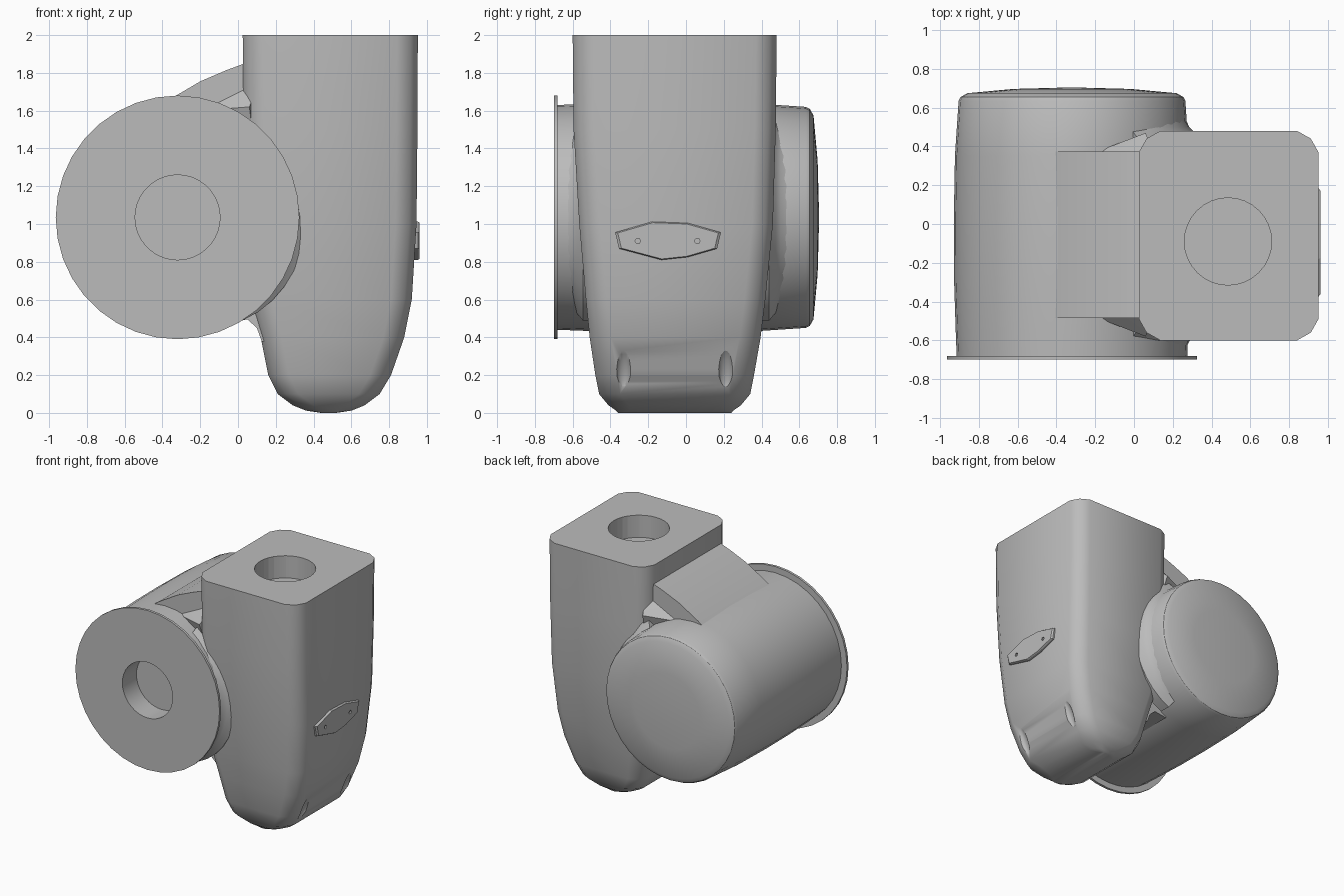
import bpy, math
from mathutils import Vector

cube = bpy.data.objects.get("Cube")
if cube:
    bpy.data.objects.remove(cube, do_unlink=True)

GREY = (0.5, 0.5, 0.5, 1.0)
grey = bpy.data.materials.new("cast_grey")
grey.use_nodes = True
grey.diffuse_color = GREY
grey.node_tree.nodes["Principled BSDF"].inputs["Base Color"].default_value = GREY

AXIS_X, AXIS_Z = -0.32, 1.035     # centre line of the round drum


def activate(obj):
    bpy.ops.object.select_all(action='DESELECT')
    obj.select_set(True)
    bpy.context.view_layer.objects.active = obj


def make(name, verts, faces, angle=32):
    mesh = bpy.data.meshes.new(name)
    mesh.from_pydata(verts, [], faces)
    mesh.materials.append(grey)
    obj = bpy.data.objects.new(name, mesh)
    bpy.context.collection.objects.link(obj)
    activate(obj)
    bpy.ops.object.mode_set(mode='EDIT')
    bpy.ops.mesh.select_all(action='SELECT')
    bpy.ops.mesh.remove_doubles(threshold=0.0001)
    bpy.ops.mesh.normals_make_consistent(inside=False)
    bpy.ops.object.mode_set(mode='OBJECT')
    bpy.ops.object.shade_smooth_by_angle(angle=math.radians(angle))
    return obj


def loft(name, rings, closed=False, angle=32):
    """Skin equal rings; cap both ends, or join the last ring to the first."""
    n, m = len(rings[0]), len(rings)
    verts = [v for ring in rings for v in ring]
    faces = [(i * n + j, i * n + (j + 1) % n,
              (i + 1) % m * n + (j + 1) % n, (i + 1) % m * n + j)
             for i in range(m if closed else m - 1) for j in range(n)]
    if not closed:
        faces += [tuple(range(n)), tuple(range((m - 1) * n, m * n))]
    return make(name, verts, faces, angle)


def prism_y(name, profile, y0, y1):
    return loft(name, [[(x, y, z) for x, z in profile] for y in (y0, y1)])


def around(r, y, a):
    return (AXIS_X + r * math.cos(a), y, AXIS_Z + r * math.sin(a))


def cut(obj, cutter):
    mod = obj.modifiers.new("cut", 'BOOLEAN')
    mod.operation, mod.solver, mod.object = 'DIFFERENCE', 'EXACT', cutter
    activate(obj)
    bpy.ops.object.modifier_apply(modifier=mod.name)
    bpy.data.objects.remove(cutter, do_unlink=True)


def cylinder_cutter(radius, depth, location, rotation=(0, 0, 0), sides=32):
    bpy.ops.mesh.primitive_cylinder_add(vertices=sides, radius=radius, depth=depth,
                                        location=location, rotation=rotation)
    tool = bpy.context.object
    tool.data.materials.append(grey)
    return tool


# Upright housing: rounded rectangles, tapering to a rounded foot
def rounded_section(z, x0, x1, y0, y1):
    c = min(0.11, (x1 - x0) * 0.3)
    ring = []
    for cx, cy, sx, sy in ((x1, y1, 1, 1), (x0, y1, -1, 1), (x0, y0, -1, -1), (x1, y0, 1, -1)):
        corner = [(cx, cy - sy * c, z),
                  (cx - sx * c * 0.36, cy - sy * c * 0.36, z),
                  (cx - sx * c, cy, z)]
        ring += corner if sx * sy > 0 else corner[::-1]
    return ring


sections = [(2.0, .025, .952, -.60, .48), (1.5, .03, .95, -.595, .475),
            (1.0, .03, .945, -.565, .46), (.6, .07, .92, -.53, .42),
            (.4, .12, .88, -.51, .395), (.2, .16, .81, -.48, .36),
            (.1, .21, .75, -.46, .34), (.04, .29, .67, -.41, .29),
            (.012, .36, .60, -.37, .25), (0, .44, .52, -.36, .24)]
housing = loft("upright_housing", [rounded_section(*s) for s in sections], angle=40)

# Round socket in the top face
cut(housing, cylinder_cutter(0.225, 0.36, (0.485, -0.09, 2.0)))

# Two slanted pockets low on the outer side
for y in (-0.33, 0.21):
    bpy.ops.mesh.primitive_uv_sphere_add(segments=16, ring_count=10, radius=1,
                                         location=(0.835, y, 0.23), rotation=(0, 0.42, 0))
    pocket = bpy.context.object
    pocket.scale = (0.035, 0.04, 0.13)
    pocket.data.materials.append(grey)
    bpy.context.view_layer.update()
    cut(housing, pocket)
activate(housing)
bpy.ops.object.shade_smooth_by_angle(angle=math.radians(40))

# Round drum with front flange, socket and domed back, turned about y
drum_profile = [(0, -.52), (.225, -.52), (.225, -.70), (.645, -.70), (.645, -.68),
                (.595, -.68), (.60, -.55), (.608, -.3), (.61, 0), (.604, .35),
                (.585, .635), (.575, .655), (.54, .675), (.3, .697), (0, .705)]
SIDES = 36
loft("round_drum", [[around(r, y, math.tau * k / SIDES) for k in range(SIDES)]
                    for r, y in drum_profile])

# Sloping web from the drum up to the housing, and the small fillet below it
prism_y("upper_web", [(-.42, 1.62), (-.37, 1.655), (-.2, 1.755), (-.06, 1.815),
                      (.035, 1.85), (.1, 1.85), (.1, 1.4), (-.3, 1.4)], -.485, .375)
prism_y("lower_fillet", [(-.06, .48), (.05, .495), (.1, .45), (.125, .38),
                         (.2, .36), (.2, .7), (0, .7)], -.42, .31)

# Flared collars where the drum leaves the housing sides
for name, side, face in (("back_collar", 1, .47), ("front_collar", -1, .575)):
    profile = [(.585, .075), (.605, .03), (.63, .005), (.68, -.03), (.68, -.12), (.5, -.1)]
    rings = []
    for k in range(15):
        a = math.radians(-58 + 116 * k / 14)
        shrink = 0.035 * (abs(k - 7) / 7) ** 3
        rings.append([around(r - shrink, side * (face + d), a) for r, d in profile])
    loft(name, rings, angle=50)

# Web end blends, a wedge at each upper corner
for name, y, tip in (("back_blend", .37, .47), ("front_blend", -.48, -.58)):
    make(name, [(-.2, y, 1.6), (.04, y, 1.72), (.06, tip, 1.62), (.1, y, 1.3), (.1, y, 1.72)],
         [(0, 1, 2), (0, 2, 3), (1, 4, 2), (2, 4, 3), (0, 3, 4, 1)])

# Name plate with two fixing holes on the outer side
outline = [(-.375, .955), (-.18, 1.012), (.01, 1.005), (.185, .955),
           (.165, .87), (.01, .825), (-.13, .81), (-.355, .87)]
centre = Vector((-.095, .91))


def plate_ring(x, f):
    return [(x, *(centre + (Vector(p) - centre) * f)) for p in outline]


plate = loft("side_plate", [plate_ring(.92, 1), plate_ring(.952, 1), plate_ring(.962, .95)], angle=15)
for y in (-.255, .06):
    cut(plate, cylinder_cutter(.015, .03, (.965, y, .91), (0, math.pi / 2, 0), 6))
bpy.ops.object.select_all(action='DESELECT')
